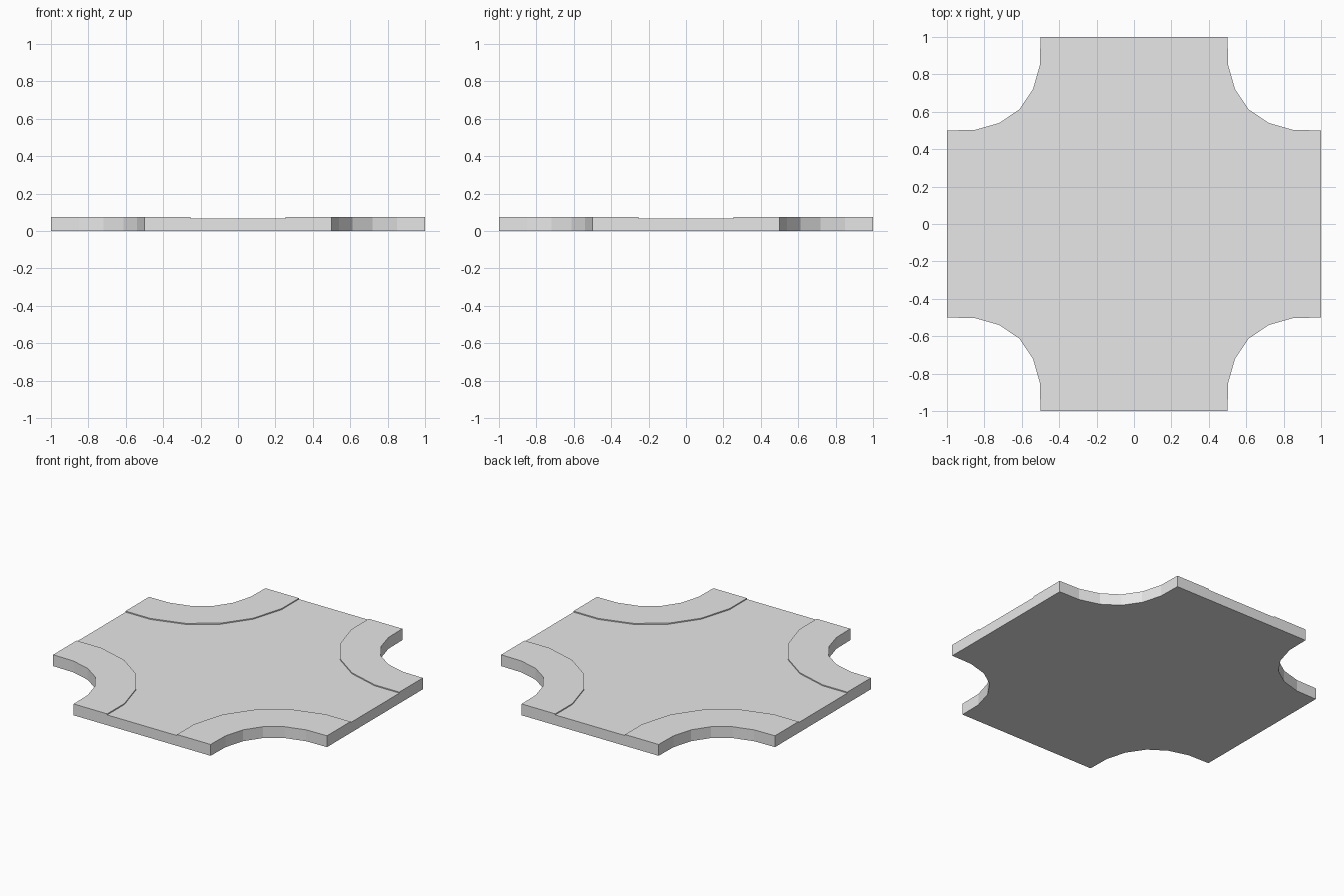
import bpy, bmesh

if "Cube" in bpy.data.objects:
    bpy.data.objects.remove(bpy.data.objects["Cube"])

KERB_Z, ROAD_Z = 0.075, 0.068

# First-quadrant kerb curves, counter-clockwise, mirrored about the diagonal
half_outer = [(1, 0.5), (0.85, 0.503), (0.72, 0.54)]
half_inner = [(1, 0.255), (0.82, 0.255), (0.61, 0.317)]


def full(half, mid):
    return half + [(mid, mid)] + [(y, x) for x, y in reversed(half)]


def turned(path, k):
    for _ in range(k):
        path = [(-y, x) for x, y in path]
    return path


outer = [turned(full(half_outer, 0.613), k) for k in range(4)]
inner = [turned(full(half_inner, 0.438), k) for k in range(4)]

stone = bpy.data.materials.new("light grey")
stone.diffuse_color = (0.8, 0.8, 0.8, 1)
stone.use_nodes = True
stone.node_tree.nodes["Principled BSDF"].inputs["Base Color"].default_value = stone.diffuse_color


def face(bm, pts):
    bm.faces.new([bm.verts.new(p) for p in pts])


def wall(bm, a, b, z0, z1):
    face(bm, [(*a, z0), (*b, z0), (*b, z1), (*a, z1)])


def finish(bm, name):
    bmesh.ops.remove_doubles(bm, verts=bm.verts, dist=1e-5)
    mesh = bpy.data.meshes.new(name)
    bm.to_mesh(mesh)
    bm.free()
    mesh.materials.append(stone)
    bpy.context.collection.objects.link(bpy.data.objects.new(name, mesh))


# Road: sunken top, underside of the whole tile, four open ends
bm = bmesh.new()
face(bm, [(*p, ROAD_Z) for path in inner for p in path])
face(bm, [(*p, 0) for path in outer for p in path][::-1])
for k in range(4):
    wall(bm, inner[k][-1], inner[(k + 1) % 4][0], 0, ROAD_Z)
finish(bm, "road_surface")

# Kerbs: raised curved strip at each corner
for k, (o, i) in enumerate(zip(outer, inner)):
    bm = bmesh.new()
    for j in range(len(o) - 1):
        face(bm, [(*p, KERB_Z) for p in (i[j], o[j], o[j + 1], i[j + 1])])
        wall(bm, o[j], o[j + 1], 0, KERB_Z)
        wall(bm, i[j + 1], i[j], ROAD_Z, KERB_Z)
    wall(bm, i[0], o[0], 0, KERB_Z)
    wall(bm, o[-1], i[-1], 0, KERB_Z)
    finish(bm, f"corner_kerb_{k + 1}")
